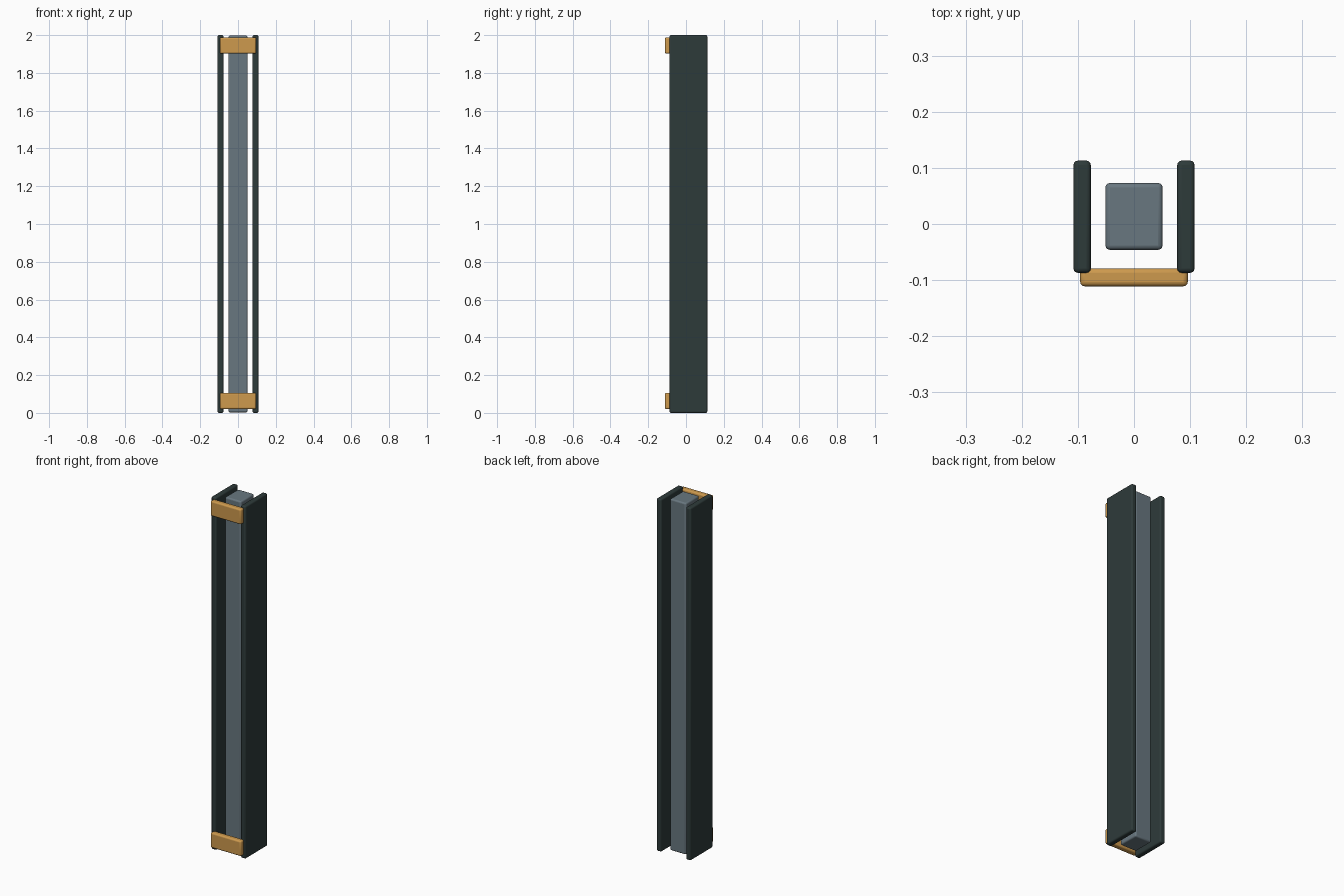
import bpy

if "Cube" in bpy.data.objects:
    bpy.data.objects.remove(bpy.data.objects["Cube"])


def material(name, color):
    m = bpy.data.materials.new(name)
    m.diffuse_color = (*color, 1.0)
    m.use_nodes = True
    m.node_tree.nodes["Principled BSDF"].inputs["Base Color"].default_value = m.diffuse_color
    return m


dark = material("dark_green_grey", (0.027, 0.043, 0.042))
slate = material("slate_grey", (0.14, 0.185, 0.215))
amber = material("amber", (0.61, 0.32, 0.075))


def box(name, low, high, mat, bevel):
    """Rounded-edge box between two corners."""
    bpy.ops.mesh.primitive_cube_add(
        size=1, location=[(a + b) / 2 for a, b in zip(low, high)])
    ob = bpy.context.object
    ob.name = name
    ob.scale = [b - a for a, b in zip(low, high)]
    bpy.ops.object.transform_apply(location=False, rotation=False, scale=True)
    mod = ob.modifiers.new("rounded_edges", 'BEVEL')
    mod.width = bevel
    mod.segments = 3
    ob.data.materials.append(mat)
    bpy.ops.object.shade_smooth_by_angle()
    return ob


# Central bar
box("core_bar", (-0.051, -0.046, 0.003), (0.051, 0.073, 1.997), slate, 0.008)

# Side rails
for side, x in (("left", -0.0925), ("right", 0.0925)):
    box(side + "_rail", (x - 0.0155, -0.087, 0), (x + 0.0155, 0.113, 2), dark, 0.008)

# Front straps joining the rails
for end, z in (("lower", 0.02), ("upper", 1.902)):
    box(end + "_strap", (-0.096, -0.111, z), (0.096, -0.079, z + 0.086), amber, 0.008)
